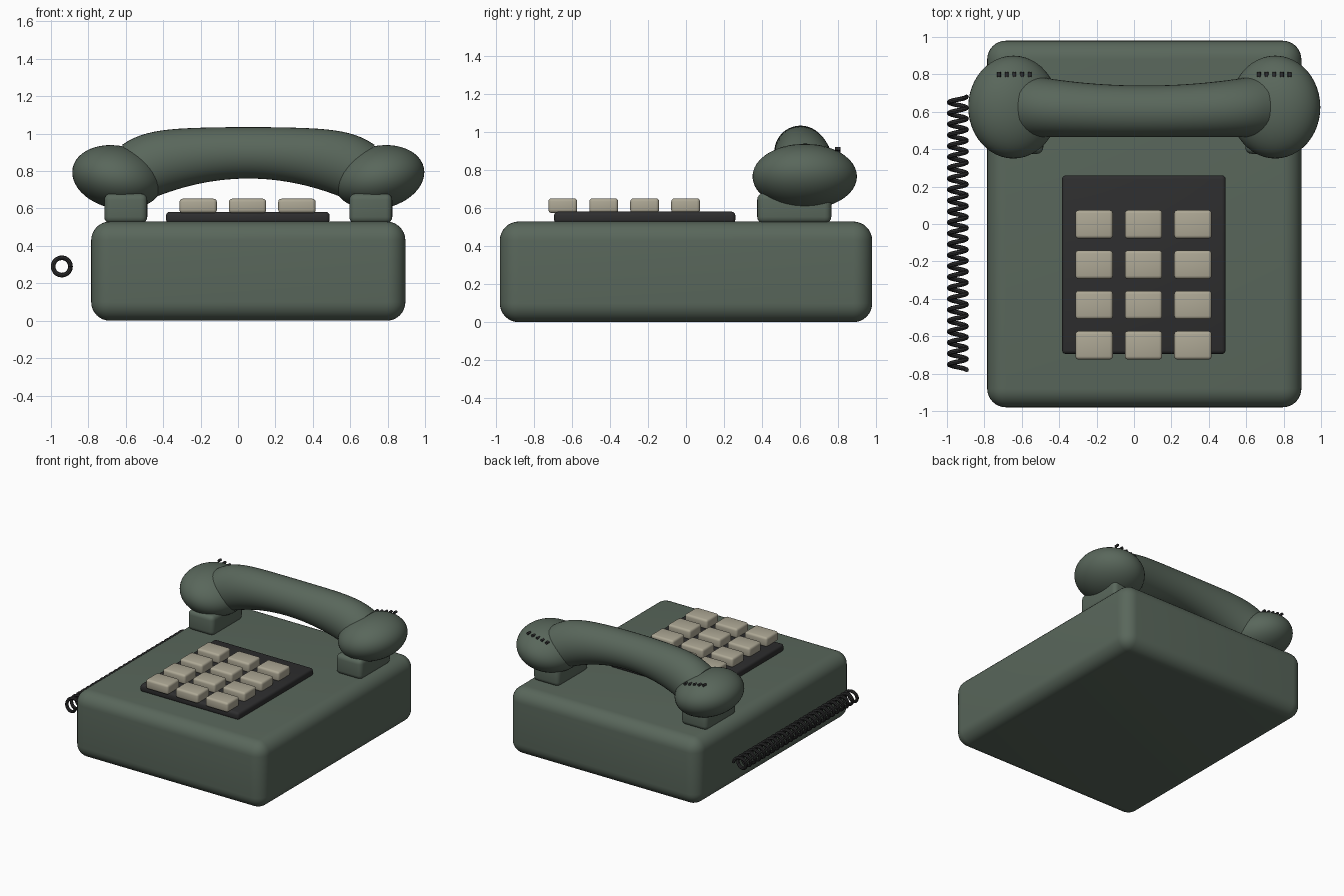
import bpy, bmesh, math
from mathutils import Vector

if "Cube" in bpy.data.objects:
    bpy.data.objects.remove(bpy.data.objects["Cube"])

CX = 0.055  # centre line of the telephone, offset because the cord hangs on the left


def material(name, rgb):
    m = bpy.data.materials.new(name)
    m.diffuse_color = (*rgb, 1)
    m.use_nodes = True
    m.node_tree.nodes["Principled BSDF"].inputs["Base Color"].default_value = m.diffuse_color
    return m


GREEN = material("sage_green", (0.10, 0.135, 0.105))
BLACK = material("soft_black", (0.027, 0.027, 0.028))
CREAM = material("cream", (0.42, 0.39, 0.30))


def finish(name, bm, mat):
    bmesh.ops.recalc_face_normals(bm, faces=bm.faces)
    mesh = bpy.data.meshes.new(name)
    bm.to_mesh(mesh)
    bm.free()
    mesh.materials.append(mat)
    ob = bpy.data.objects.new(name, mesh)
    bpy.context.collection.objects.link(ob)
    bpy.ops.object.select_all(action='DESELECT')
    ob.select_set(True)
    bpy.context.view_layer.objects.active = ob
    bpy.ops.object.shade_smooth_by_angle(angle=math.radians(35))
    return ob


def rounded_box(name, lo, hi, radius, segments, mat):
    bm = bmesh.new()
    bmesh.ops.create_cube(bm, size=1)
    for v in bm.verts:
        v.co = Vector([(a + b) / 2 + c * (b - a) for a, b, c in zip(lo, hi, v.co)])
    bmesh.ops.bevel(bm, geom=bm.edges[:], offset=radius, segments=segments,
                    profile=0.5, affect='EDGES')
    return finish(name, bm, mat)


def loft(name, rings, mat):
    bm = bmesh.new()
    loops = [[bm.verts.new(p) for p in ring] for ring in rings]
    n = len(loops[0])
    for a, b in zip(loops, loops[1:]):
        for i in range(n):
            bm.faces.new((a[i], a[(i + 1) % n], b[(i + 1) % n], b[i]))
    bm.faces.new(loops[0])
    bm.faces.new(loops[-1])
    return finish(name, bm, mat)


# Body and key plate
rounded_box("body", (-0.785, -0.98, 0), (0.895, 0.98, 0.53), 0.1, 8, GREEN)
rounded_box("key_plate", (-0.385, -0.695, 0.52), (0.49, 0.26, 0.582), 0.02, 3, BLACK)

# Keys
for row in range(4):
    for col in range(3):
        x, y = 0.051 + (col - 1) * 0.264, -0.002 - row * 0.2155
        rounded_box(f"key_{row + 1}_{col + 1}", (x - 0.1, y - 0.076, 0.575),
                    (x + 0.1, y + 0.076, 0.652), 0.017, 3, CREAM)

# Cradles, ear cups and speaker pins on both sides
for side, s in (("left", -1), ("right", 1)):
    x = CX + s * 0.655
    rounded_box(f"{side}_cradle", (x - 0.115, 0.375, 0.52), (x + 0.115, 0.765, 0.68),
                0.035, 4, GREEN)

    bm = bmesh.new()
    bmesh.ops.create_uvsphere(bm, u_segments=48, v_segments=24, radius=1)
    tilt = math.radians(12) * s
    ux, uz = 0.244, 0.168
    for v in bm.verts:
        a, b = v.co.x * ux, v.co.z * uz
        v.co = (CX + s * 0.7 + a * math.cos(tilt) - b * math.sin(tilt),
                0.625 + v.co.y * 0.275,
                0.767 + a * math.sin(tilt) + b * math.cos(tilt))
    # outer end of each cup is raised
    finish(f"{side}_ear_cup", bm, GREEN)

    for i in range(5):
        px = CX + s * 0.695 + (i - 2) * 0.041
        pz = 0.896 + 0.2 * s * (px - CX - s * 0.695)
        rings = [[(px + 0.01 * math.cos(t * math.tau / 12), py,
                   pz + 0.01 * math.sin(t * math.tau / 12)) for t in range(12)]
                 for py in (0.785, 0.813)]
        loft(f"{side}_pin_{i + 1}", rings, BLACK)

# Handle: oval sections swept along an arch, widening toward the cups
rings = []
for k in range(-20, 21):
    s = k / 20
    top = Vector((CX + 0.675 * s, 0, 1.035 - 0.022 * s ** 2 - 0.073 * s ** 6))
    bottom = Vector((CX + 0.5 * s, 0, 0.76 - 0.1 * s ** 2))
    mid, up = (top + bottom) / 2, (top - bottom) / 2
    y0, y1 = 0.465, 0.74 + 0.05 * s ** 2
    across = Vector((0, (y1 - y0) / 2, 0))
    mid.y = (y0 + y1) / 2
    rings.append([mid + up * math.sin(t * math.tau / 40) + across * math.cos(t * math.tau / 40)
                  for t in range(40)])
loft("handle", rings, GREEN)

# Coiled cord
TURNS, STEPS, R = 25, 20, 0.0465
y_start, y_end = 0.68, -0.78
axis = Vector((-0.942, 0, 0.29))
rings = []
for k in range(TURNS * STEPS + 1):
    a = k / STEPS * math.tau
    out = Vector((math.cos(a), 0, math.sin(a)))
    tangent = Vector((-R * math.sin(a), (y_end - y_start) / (TURNS * math.tau), R * math.cos(a)))
    side = out.cross(tangent).normalized()
    c = axis + out * R + Vector((0, y_start + (y_end - y_start) * k / (TURNS * STEPS), 0))
    rings.append([c + 0.0125 * (out * math.cos(t * math.tau / 8) + side * math.sin(t * math.tau / 8))
                  for t in range(8)])
loft("coiled_cord", rings, BLACK)
